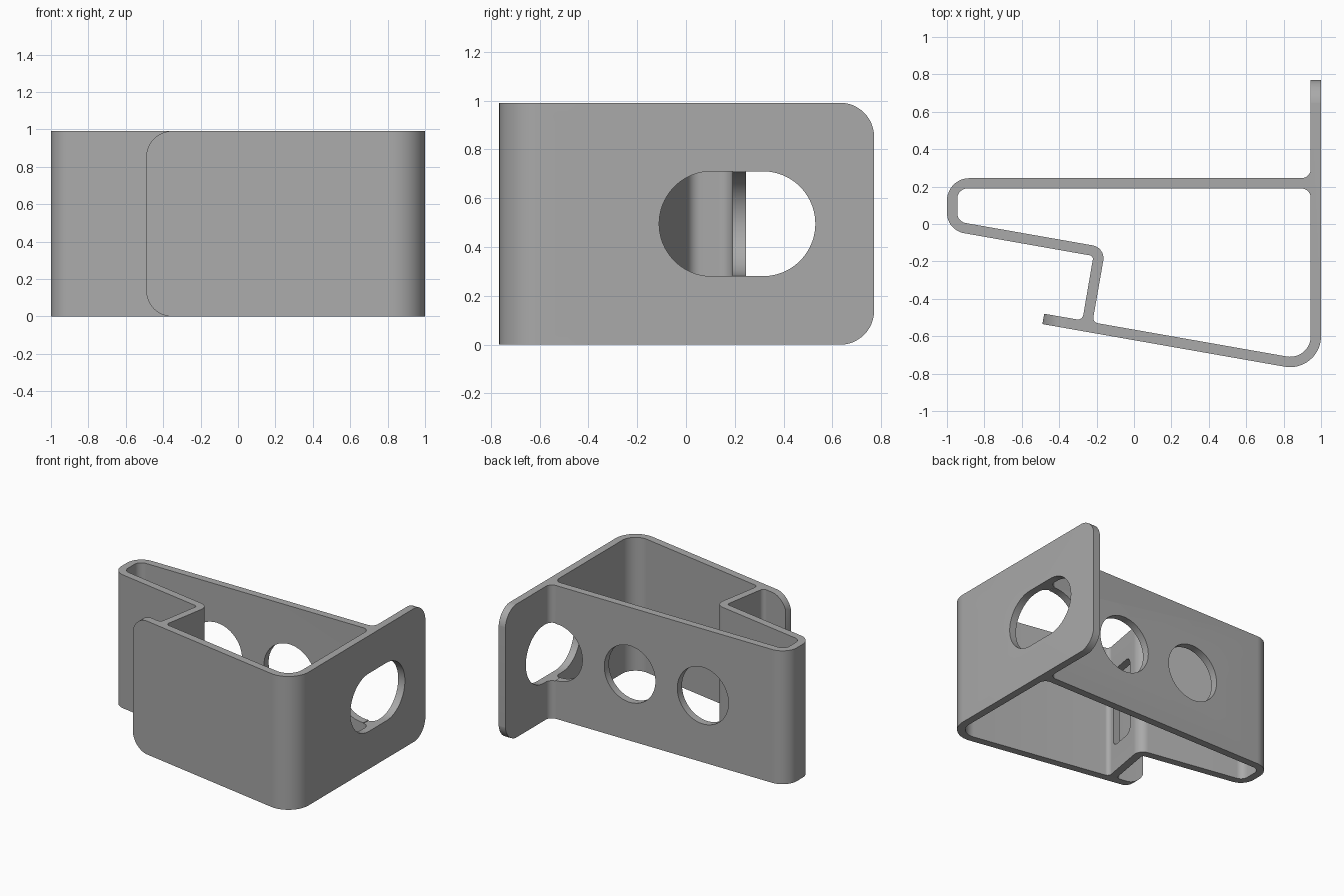
import bpy, math
from mathutils import Vector, Matrix

if "Cube" in bpy.data.objects:
    bpy.data.objects.remove(bpy.data.objects["Cube"])

HEIGHT = 0.99
MID = HEIGHT / 2

grey = bpy.data.materials.new("plain grey")
grey.use_nodes = True
colour = (0.4, 0.4, 0.4, 1)
grey.diffuse_color = colour
grey.node_tree.nodes["Principled BSDF"].inputs["Base Color"].default_value = colour


def rounded(corners, steps=12):
    """Turn (u, v, radius) corners into an outline with filleted corners."""
    outline = []
    for i, (u, v, r) in enumerate(corners):
        p = Vector((u, v))
        if r == 0:
            outline.append(p)
            continue
        a = (Vector(corners[i - 1][:2]) - p).normalized()
        b = (Vector(corners[(i + 1) % len(corners)][:2]) - p).normalized()
        half = a.angle(b) / 2
        centre = p + (a + b).normalized() * r / math.sin(half)
        start = p + a * r / math.tan(half) - centre
        end = p + b * r / math.tan(half) - centre
        sweep = math.atan2(start.cross(end), start.dot(end))
        for k in range(steps + 1):
            outline.append(centre + Matrix.Rotation(sweep * k / steps, 2) @ start)
    return outline


def prism(name, outline, axis, low, high):
    """Extrude an outline between two positions along the chosen axis."""
    place = {"x": lambda u, v, w: (w, u, v),
             "y": lambda u, v, w: (u, w, v),
             "z": lambda u, v, w: (u, v, w)}[axis]
    n = len(outline)
    verts = [place(p[0], p[1], w) for w in (low, high) for p in outline]
    faces = [list(range(n))[::-1], list(range(n, 2 * n))]
    faces += [(i, (i + 1) % n, n + (i + 1) % n, n + i) for i in range(n)]
    area = sum(outline[i - 1][0] * outline[i][1] - outline[i][0] * outline[i - 1][1]
               for i in range(n))
    mesh = bpy.data.meshes.new(name)
    mesh.from_pydata(verts, [], faces)
    if (area < 0) != (axis == "y"):
        mesh.flip_normals()
    mesh.materials.append(grey)
    obj = bpy.data.objects.new(name, mesh)
    bpy.context.scene.collection.objects.link(obj)
    return obj


def slot(name, u0, u1, v0, v1, r, axis, low, high):
    box = [(u0, v0, r), (u1, v0, r), (u1, v1, r), (u0, v1, r)]
    return prism(name, rounded(box, 20), axis, low, high)


# Bent strip: outer contour, starting at the free front flap
bracket = prism("bent_bracket", rounded([
    (-0.49, -0.535, 0), (1, -0.797, 0.165), (1, 0.77, 0), (0.945, 0.77, 0),
    (0.945, 0.245, 0.05), (-1, 0.245, 0.12), (-1, -0.033, 0.11),
    (-0.217, -0.171, 0.02), (-0.276, -0.515, 0.03), (-0.48, -0.48, 0),
]), "z", 0, HEIGHT)

# Hollow enclosed by the walls
cutters = [prism("cavity_cutter", rounded([
    (0.945, 0.19, 0.05), (-0.945, 0.19, 0.055), (-0.945, 0.013, 0.055),
    (-0.152, -0.1265, 0.07), (-0.222, -0.5256, 0.03), (0.945, -0.731, 0.11),
]), "z", -0.1, HEIGHT + 0.1)]

# Large slot in the side wall and narrow slot in the step wall
cutters.append(slot("side_slot_cutter", -0.11, 0.53, 0.28, 0.71, 0.2149, "x", 0.9, 1.1))
cutters.append(slot("step_slot_cutter", -0.47, -0.25, 0.2, 0.79, 0.05, "x", -0.3, -0.1))

# Row of round holes in the back wall
for x in (-0.31, 0.29, 0.89):
    ring = [(x + 0.21 * math.cos(t * math.tau / 64), MID + 0.21 * math.sin(t * math.tau / 64))
            for t in range(64)]
    cutters.append(prism("back_hole_cutter", ring, "y", 0.1, 0.32))


# Rounded corners on the two free ends
def corner_cutters(end, side, axis, low, high):
    shape = rounded([(end + side * 0.1, -0.1, 0), (end - side * 0.2, -0.1, 0),
                     (end - side * 0.2, -0.001, 0), (end, -0.001, 0.14),
                     (end, 0.2, 0), (end + side * 0.1, 0.2, 0)])
    for flip in (False, True):
        pts = [(p[0], HEIGHT - p[1] if flip else p[1]) for p in shape]
        cutters.append(prism("corner_cutter", pts, axis, low, high))


corner_cutters(0.771, 1, "x", 0.9, 1.1)
corner_cutters(-0.491, -1, "y", -0.65, -0.4)

# Cut everything out, then keep only the finished bracket
for cutter in cutters:
    cutter.hide_render = True
    mod = bracket.modifiers.new(cutter.name, "BOOLEAN")
    mod.operation = "DIFFERENCE"
    mod.solver = "EXACT"
    mod.object = cutter
bpy.context.view_layer.update()
graph = bpy.context.evaluated_depsgraph_get()
finished = bpy.data.meshes.new_from_object(bracket.evaluated_get(graph))
bracket.modifiers.clear()
bracket.data = finished
for cutter in cutters:
    bpy.data.objects.remove(cutter)

# Smooth bends with crisp edges
bpy.ops.object.select_all(action="DESELECT")
bracket.select_set(True)
bpy.context.view_layer.objects.active = bracket
bpy.ops.object.shade_smooth_by_angle(angle=math.radians(30))
